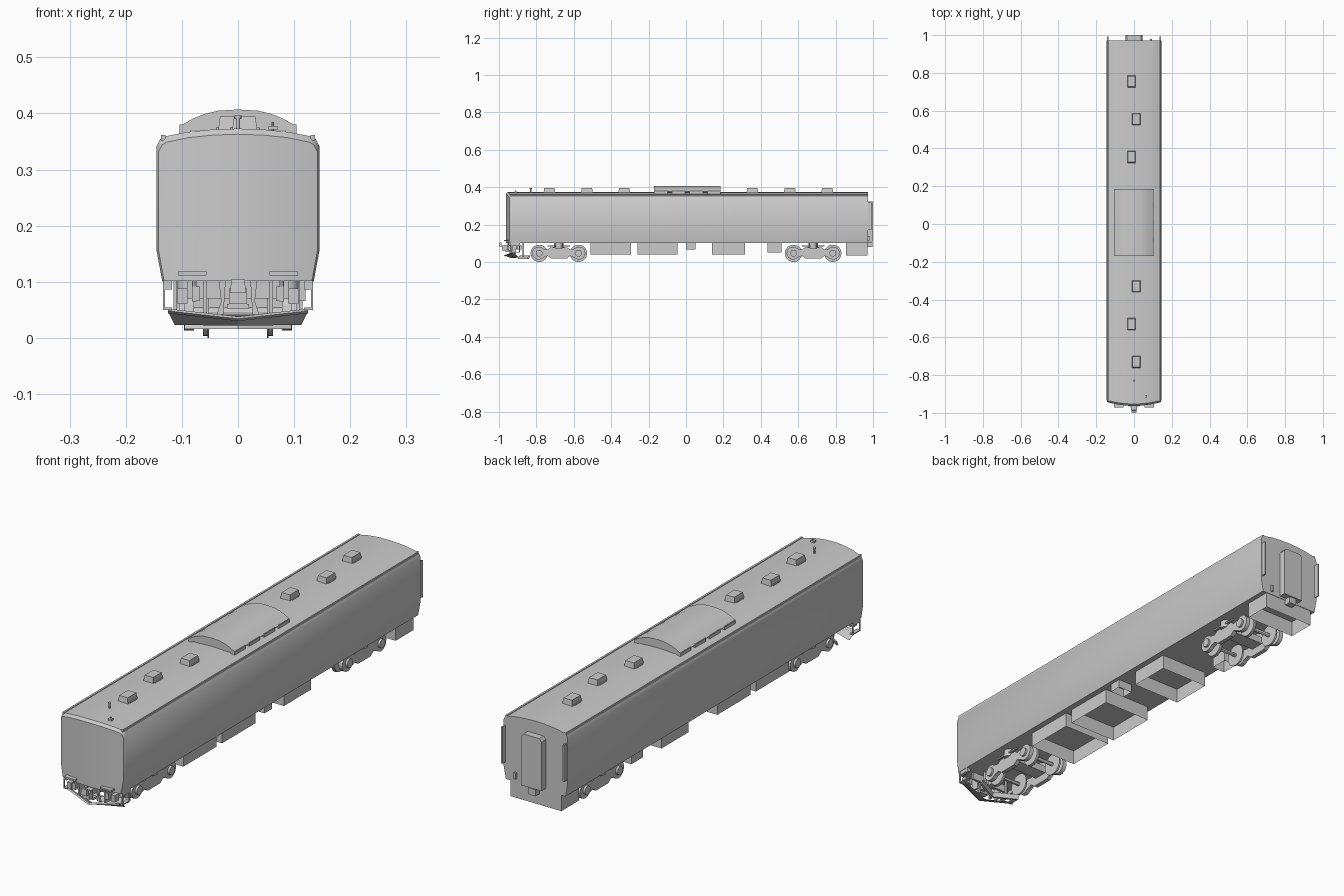
import bpy, bmesh, math
from mathutils import Matrix, Vector

if "Cube" in bpy.data.objects:
    bpy.data.objects.remove(bpy.data.objects["Cube"])


def finish(name, bm, smooth=False):
    bmesh.ops.recalc_face_normals(bm, faces=bm.faces)
    me = bpy.data.meshes.new(name)
    bm.to_mesh(me)
    bm.free()
    ob = bpy.data.objects.new(name, me)
    bpy.context.collection.objects.link(ob)
    if smooth:
        bpy.ops.object.select_all(action='DESELECT')
        ob.select_set(True)
        bpy.context.view_layer.objects.active = ob
        bpy.ops.object.shade_smooth_by_angle(angle=math.radians(30))
    return ob


def box(name, x, y, z, taper=0.0, hollow=False):
    """Box from ranges; taper pulls the top in, hollow leaves top and bottom open."""
    bm = bmesh.new()
    lo, hi = [[bm.verts.new((px, py, zz)) for px, py in
               ((x[0] + t, y[0] + t), (x[1] - t, y[0] + t), (x[1] - t, y[1] - t), (x[0] + t, y[1] - t))]
              for zz, t in ((z[0], 0), (z[1], taper))]
    for i in range(4):
        j = (i + 1) % 4
        bm.faces.new((lo[i], lo[j], hi[j], hi[i]))
    if not hollow:
        bm.faces.new(lo[::-1])
        bm.faces.new(hi)
    return finish(name, bm)


def prism(name, pts, axis, a, b, smooth=False):
    """Extrude a 2D outline along x, y or z from a to b."""
    place = {'x': lambda p, t: (t, p[0], p[1]),
             'y': lambda p, t: (p[0], t, p[1]),
             'z': lambda p, t: (p[0], p[1], t)}[axis]
    bm = bmesh.new()
    r0 = [bm.verts.new(place(p, a)) for p in pts]
    r1 = [bm.verts.new(place(p, b)) for p in pts]
    n = len(pts)
    for i in range(n):
        bm.faces.new((r0[i], r0[(i + 1) % n], r1[(i + 1) % n], r1[i]))
    bm.faces.new(r0)
    bm.faces.new(r1)
    return finish(name, bm, smooth)


def cyl(name, centre, r, depth, axis='z', seg=24):
    rot = Matrix.Rotation(math.pi / 2, 4, {'x': 'Y', 'y': 'X', 'z': 'Z'}[axis])
    bm = bmesh.new()
    bmesh.ops.create_cone(bm, cap_ends=True, segments=seg, radius1=r, radius2=r, depth=depth,
                          matrix=Matrix.Translation(centre) @ rot)
    return finish(name, bm, True)


def span(s, a, b):
    return tuple(sorted((s * a, s * b)))


def strip(name, sections):
    """Loft through closed sections of 3D points."""
    bm = bmesh.new()
    rings = [[bm.verts.new(p) for p in s] for s in sections]
    n = len(rings[0])
    for r, q in zip(rings, rings[1:]):
        for i in range(n):
            bm.faces.new((r[i], r[(i + 1) % n], q[(i + 1) % n], q[i]))
    bm.faces.new(rings[0])
    bm.faces.new(rings[-1])
    return finish(name, bm)


# Car body: lofted cross-section with a bowed front
half = [(0, .373), (.045, .3715), (.09, .367), (.13, .359), (.139, .354), (.145, .342),
        (.145, .155), (.135, .101), (.125, .101), (.09, .101), (.045, .101), (0, .101)]
ring = half + [(-x, z) for x, z in half[-2:0:-1]]
n = len(ring)
bow = lambda x: -.963 + .02 * (x / .145) ** 2
bm = bmesh.new()
rear = [bm.verts.new((x, .972, z)) for x, z in ring]
shoulder = [bm.verts.new((x, bow(x) + .01, z)) for x, z in ring]
nose = [bm.verts.new((x * .975, bow(x), z - (.01 if z > .34 else 0))) for x, z in ring]
for a, b in ((rear, shoulder), (shoulder, nose)):
    for i in range(n):
        bm.faces.new((a[i], a[(i + 1) % n], b[(i + 1) % n], b[i]))
bm.faces.new(rear)
for i in range(3):
    bm.faces.new((nose[i], nose[i + 1], nose[10 - i], nose[11 - i]))
    bm.faces.new((nose[-i], nose[-i - 1], nose[12 + i], nose[11 + i]))
bm.faces.new(nose[3:9])
bm.faces.new(nose[14:20])
finish("car_body", bm, True)

# Roof vents, staggered about the centre line
for i, y in enumerate((.755, .555, .355, -.33, -.53, -.73)):
    x = -.013 if i % 2 == 0 else .012
    box("roof_vent", (x - .023, x + .023), (y - .032, y + .032), (.367, .395), .004)
    box("roof_vent_foot", (x - .026, x + .026), (y - .022, y + .022), (.367, .375))

# Roof cooling unit with arched cover and side feet
arc = [(.105, .362 + .015), (.08, .391), (.06, .399), (.035, .405), (0, .407)]
cover = arc + [(-x, z) for x, z in arc[-2::-1]]
prism("cooling_unit_cover", cover + [(-.098, .37), (.098, .37)], 'y', -.17, .185, True)
for s in (-1, 1):
    for k in range(4):
        y = -.17 + k * .095
        box("cooling_unit_foot", span(s, .085, .104), (y, y + .07), (.358, .38))
    # Roof gutters
    box("roof_gutter", span(s, .129, .137), (-.94, .972), (.352, .362))
    # Rear corner fairings
    box("rear_corner_fairing", span(s, .136, .142), (.97, .992), (.17, .32))
    # Front foot boards
    box("front_foot_board", span(s, .056, .107), (-.972, -.945), (.111, .118))

# Roof aerials
cyl("aerial_stem", (.062, -.91, .373), .002, .024, seg=8)
box("aerial_head", (.054, .07), (-.918, -.904), (.371, .378))
cyl("whistle_post", (0, -.83, .382), .004, .026, seg=12)
cyl("whistle_cap", (0, -.83, .393), .006, .006, seg=12)

# Rear gangway and coupler
prism("rear_gangway", [(-.046, .11), (.046, .11), (.046, .31), (.036, .322), (-.036, .322), (-.046, .31)],
      'y', .97, 1.0)
box("rear_coupler", (-.017, .017), (.955, .998), (.08, .107))
box("rear_socket", (.085, .095), (.97, .98), (.115, .14))

# Open-bottomed equipment boxes below the floor
for x, y, z in (((-.11, .11), (-.51, -.295), .04), ((-.11, .11), (-.26, -.045), .04),
                ((.055, .12), (0, .05), .066), ((-.11, .11), (.14, .315), .04),
                ((-.11, -.05), (.435, .51), .05), ((-.115, .115), (.855, .97), .035)):
    box("underfloor_box", x, y, (z, .102), hollow=True)


# Side frame outline: two round ends joined by a waisted bar
def frame_outline(yc):
    r, h = .034, .108
    pts = [(h + r * math.cos(a), .047 + r * math.sin(a))
           for a in [math.radians(-135 + 270 * k / 14) for k in range(15)]]
    top = [(.06, .066), (.045, .078), (-.045, .078), (-.06, .066)]
    bottom = [(-.06, .033), (-.04, .018), (.04, .018), (.06, .033)]
    left = [(-y, z) for y, z in reversed(pts)]
    return [(yc + y, z) for y, z in pts + top + left + bottom]


# Bogies
for yc in (-.68, .68):
    outline = frame_outline(yc)
    for s in (-1, 1):
        prism("bogie_side_frame", outline, 'x', s * .078, s * .096)
        cyl("bogie_spring", (s * .088, yc, .086), .02, .03)
        box("bogie_damper", span(s, .094, .102), (yc - .06, yc + .06), (.082, .088))
        for d in (-.105, .105):
            cyl("wheel", (s * .057, yc + d, .044), .041, .01, 'x')
            cyl("wheel_flange", (s * .053, yc + d, .046), .046, .003, 'x')
            cyl("axle_box", (s * .099, yc + d, .047), .018, .012, 'x', 16)
    for d in (-.105, .105):
        cyl("axle", (0, yc + d, .046), .008, .17, 'x', 12)
    box("bogie_bolster", (-.08, .08), (yc - .03, yc + .03), (.05, .08))
    cyl("bogie_pivot", (0, yc, .09), .025, .03)

# Front plough: bar and swept plate below it
row = ((-.125, -.925), (0, -.967), (.125, -.925))
strip("plough_bar", [[(x, y, z + .004), (x, y - .006, z), (x, y, z - .004), (x, y + .012, z)]
                     for (x, y), z in zip(row, (.048, .034, .048))])
strip("plough_plate", [[(x, y, z), (x * .9, y + .03, zb), (x * .9, y + .034, zb), (x, y + .006, z)]
                       for (x, y), z, zb in zip(row, (.047, .033, .047), (.023, .022, .023))])
strip("rail_guard", [[(x, y, .034), (x, y - .01, .016), (x, y, .016), (x, y + .008, .034)]
                     for x, y in ((-.095, -.84), (0, -.89), (.095, -.84))])

# Front coupler
box("front_coupler_shank", (-.012, .012), (-.97, -.88), (.068, .092))
box("front_coupler_head", (-.016, .016), (-.985, -.96), (.06, .088))
box("front_coupler_knuckle", (-.014, .014), (-.998, -.985), (.08, .104), .002)
box("front_coupler_carrier", (-.02, .02), (-.965, -.94), (.052, .06))

# Front underframe fittings, mirrored
box("front_headstock", (-.09, .09), (-.91, -.9), (.07, .102))
for s in (-1, 1):
    prism("coupler_guard", [(s * .022, .102), (s * .034, .102), (s * .03, .065), (s * .038, .042), (s * .026, .042)],
          'y', -.945, -.935)
    box("plough_bracket", span(s, .055, .062), (-.945, -.91), (.042, .102))
    box("brake_hose_block", span(s, .068, .082), (-.955, -.935), (.066, .092))
    box("jumper_socket", span(s, .09, .108), (-.95, -.925), (.06, .088))
    cyl("brake_hose", (s * .078, -.95, .083), .004, .036, seg=8)
    for y in (-.935, -.89):
        box("step_rail", span(s, .13, .134), (y - .003, y + .003), (.05, .104))
    box("step_tread", span(s, .118, .134), (-.938, -.887), (.05, .054))
    box("step_plate", span(s, .118, .133), (-.938, -.887), (.086, .102))
    box("guard_hanger", span(s, .052, .06), (-.875, -.865), (.03, .102))
